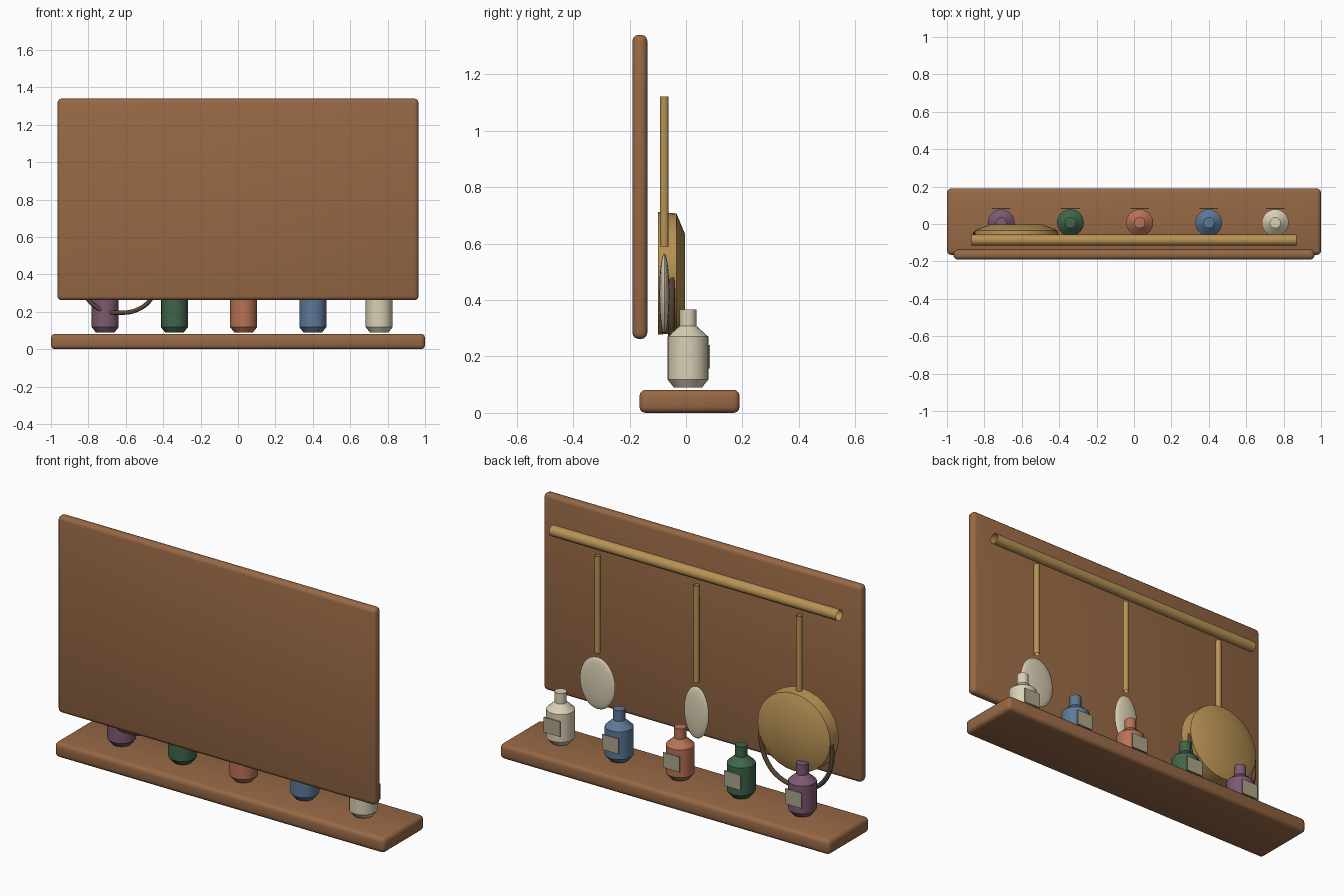
import bpy, bmesh, math
from mathutils import Matrix, Vector

if "Cube" in bpy.data.objects:
    bpy.data.objects.remove(bpy.data.objects["Cube"])


def material(name, rgb):
    m = bpy.data.materials.new(name)
    m.diffuse_color = (*rgb, 1)
    m.use_nodes = True
    m.node_tree.nodes["Principled BSDF"].inputs["Base Color"].default_value = m.diffuse_color
    return m


WOOD = material("wood", (0.31, 0.14, 0.06))
BRASS = material("brass", (0.48, 0.29, 0.09))
CREAM = material("cream", (0.70, 0.63, 0.46))
DARK = material("dark_metal", (0.10, 0.06, 0.035))
LABEL = material("paper", (0.42, 0.38, 0.26))


def add_mesh(name, bm, mat, smooth=True):
    bmesh.ops.recalc_face_normals(bm, faces=bm.faces)
    me = bpy.data.meshes.new(name)
    bm.to_mesh(me)
    bm.free()
    me.materials.append(mat)
    ob = bpy.data.objects.new(name, me)
    bpy.context.collection.objects.link(ob)
    if smooth:
        bpy.ops.object.select_all(action='DESELECT')
        ob.select_set(True)
        bpy.context.view_layer.objects.active = ob
        bpy.ops.object.shade_smooth_by_angle(angle=math.radians(35))
    return ob


def box(name, lo, hi, mat, bevel=0.0):
    lo, hi = Vector(lo), Vector(hi)
    bm = bmesh.new()
    bmesh.ops.create_cube(bm, size=1, matrix=Matrix.Translation((lo + hi) / 2)
                          @ Matrix.Diagonal((*(hi - lo), 1)))
    if bevel:
        bmesh.ops.bevel(bm, geom=bm.edges[:], offset=bevel, segments=3,
                        profile=0.5, affect='EDGES')
    return add_mesh(name, bm, mat, bool(bevel))


def lathe(name, profile, matrix, mat, sides):
    """Spin (radius, height) points about z, cap both ends, then place."""
    bm = bmesh.new()
    rings = [[bm.verts.new((r * math.cos(2 * math.pi * i / sides),
                            r * math.sin(2 * math.pi * i / sides), h))
              for i in range(sides)] for r, h in profile]
    for a, b in zip(rings, rings[1:]):
        for i in range(sides):
            j = (i + 1) % sides
            bm.faces.new((a[i], a[j], b[j], b[i]))
    bm.faces.new(rings[0][::-1])
    bm.faces.new(rings[-1])
    bm.transform(matrix)
    return add_mesh(name, bm, mat)


def tube(name, points, radius, mat, curved=False):
    """Open-ended tube along a path."""
    cu = bpy.data.curves.new(name, 'CURVE')
    cu.dimensions = '3D'
    cu.bevel_depth = radius
    cu.bevel_resolution = 3
    cu.resolution_u = 6
    sp = cu.splines.new('BEZIER')
    sp.bezier_points.add(len(points) - 1)
    for bp, co in zip(sp.bezier_points, points):
        bp.co = co
        bp.handle_left_type = bp.handle_right_type = 'AUTO' if curved else 'VECTOR'
    if not curved:
        cu.resolution_u = 1
    cu.materials.append(mat)
    ob = bpy.data.objects.new(name, cu)
    bpy.context.collection.objects.link(ob)
    return ob


# Shelf and back board
box("shelf", (-1, -0.165, 0), (1, 0.19, 0.082), WOOD, 0.022)
box("back_board", (-0.965, -0.19, 0.262), (0.965, -0.137, 1.34), WOOD, 0.022)

# Hanging rail and utensil handles
tube("rail", [(-0.87, -0.086, 1.18), (0.87, -0.086, 1.18)], 0.03, BRASS)
HANG_Y = -0.077
for name, x in (("pan", -0.633), ("spoon", -0.01), ("ladle", 0.59)):
    tube(name + "_handle", [(x, HANG_Y, 0.59), (x, HANG_Y, 1.122)], 0.016, BRASS)

# Spoon and ladle heads
for name, x, half in (("spoon_head", -0.01, 0.074), ("ladle_head", 0.59, 0.107)):
    bm = bmesh.new()
    bmesh.ops.create_uvsphere(bm, u_segments=24, v_segments=14, radius=1,
                              matrix=Matrix.Translation((x, HANG_Y, 0.422))
                              @ Matrix.Diagonal((half, 0.018, 0.142, 1)))
    add_mesh(name, bm, CREAM)

# Pan, facing +y
lathe("pan", [(0.218, -0.1), (0.212, -0.034), (0.138, -0.003)],
      Matrix.Translation((-0.63, 0, 0.495)) @ Matrix.Diagonal((1.04, 1, 1, 1))
      @ Matrix.Rotation(-math.pi / 2, 4, 'X'), BRASS, 28)

# Hoop under the pan
half_hoop = [(0.215, 0.48), (0.212, 0.37), (0.17, 0.27), (0.1, 0.213)]
hoop = [(-s, z) for s, z in half_hoop] + [(0, 0.195)] + half_hoop[::-1]
tube("pan_hoop", [(-0.634 + x, -0.051, z) for x, z in hoop], 0.012, DARK, True)

# Bottles with labels
BOTTLE = [(0.05, 0.09), (0.072, 0.118), (0.072, 0.27), (0.03, 0.308), (0.03, 0.366)]
bottles = (("purple", -0.71, (0.21, 0.10, 0.17)),
           ("green", -0.34, (0.05, 0.13, 0.07)),
           ("coral", 0.03, (0.48, 0.17, 0.09)),
           ("blue", 0.40, (0.11, 0.19, 0.31)),
           ("cream", 0.755, (0.70, 0.63, 0.46)))
for name, x, rgb in bottles:
    lathe(name + "_bottle", BOTTLE, Matrix.Translation((x, 0.007, 0)),
          material(name + "_glass", rgb), 20)
    box(name + "_label", (x - 0.05, 0.079, 0.157), (x + 0.05, 0.085, 0.24), LABEL)
